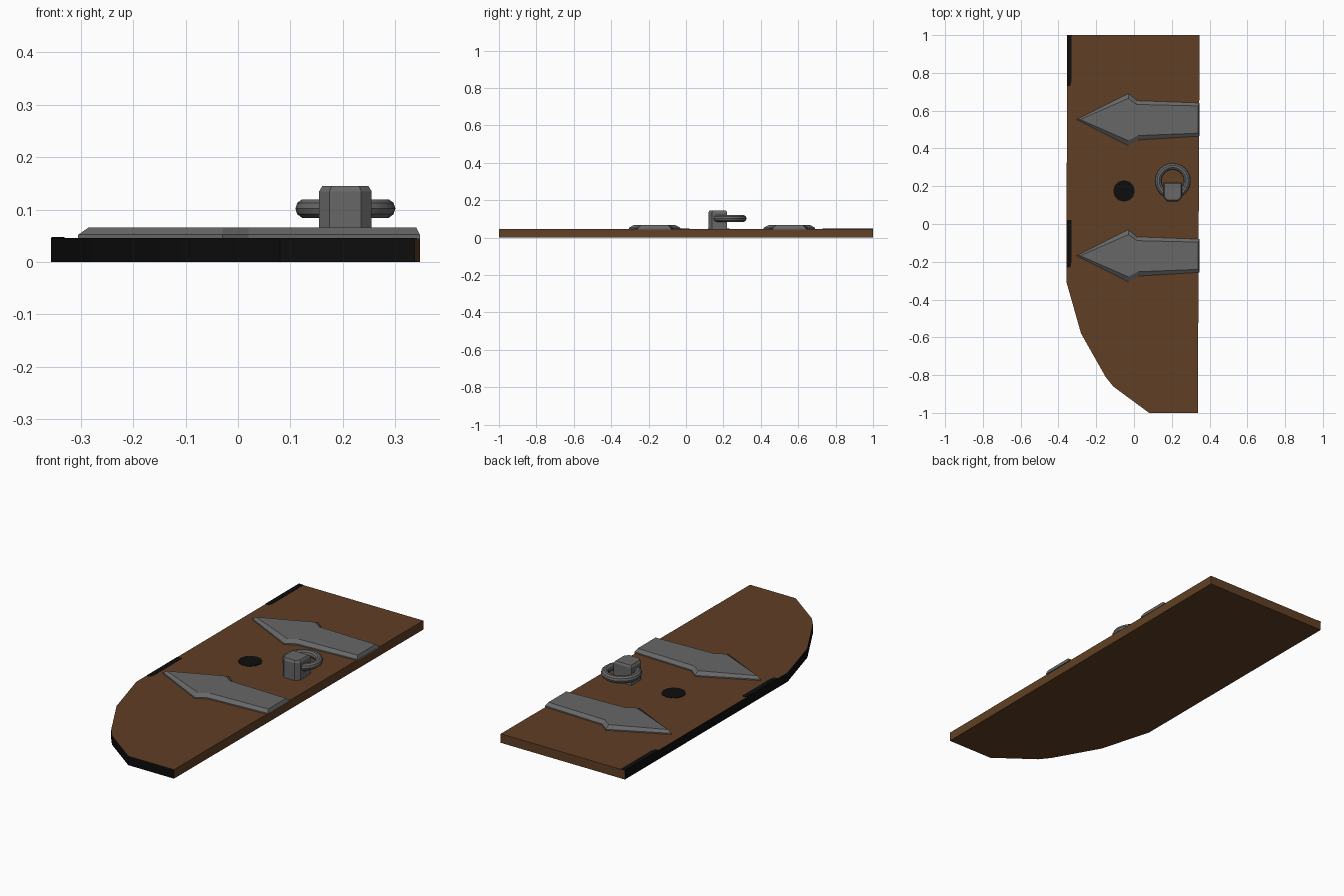
import bpy, bmesh, math
from mathutils import Matrix

if "Cube" in bpy.data.objects:
    bpy.data.objects.remove(bpy.data.objects["Cube"])


def material(name, rgb):
    m = bpy.data.materials.new(name)
    m.diffuse_color = (*rgb, 1)
    m.use_nodes = True
    m.node_tree.nodes["Principled BSDF"].inputs["Base Color"].default_value = m.diffuse_color
    return m


WOOD = material("brown_wood", (0.118, 0.050, 0.018))
IRON = material("grey_iron", (0.135, 0.135, 0.135))
BLACK = material("black", (0.004, 0.004, 0.004))


def finish(name, bm, *mats):
    bmesh.ops.recalc_face_normals(bm, faces=bm.faces)
    me = bpy.data.meshes.new(name)
    bm.to_mesh(me)
    bm.free()
    for m in mats:
        me.materials.append(m)
    ob = bpy.data.objects.new(name, me)
    bpy.context.collection.objects.link(ob)
    return ob


def loft(name, rings, *mats):
    """Solid through a list of matching (points, z) outlines."""
    bm = bmesh.new()
    loops = [[bm.verts.new((x, y, z)) for x, y in pts] for pts, z in rings]
    n = len(loops[0])
    bm.faces.new(loops[0])
    bm.faces.new(loops[-1])
    for a, b in zip(loops, loops[1:]):
        for i in range(n):
            j = (i + 1) % n
            bm.faces.new((a[i], a[j], b[j], b[i]))
    return finish(name, bm, *mats)


# Door panel lying flat, one end cut to a half arch
outline = [(0.347, 1), (-0.355, 1), (-0.357, -0.31), (-0.28, -0.58), (-0.15, -0.81),
           (-0.11, -0.86), (0.08, -1), (0.338, -1)]
panel = loft("door_panel", [(outline, 0), (outline, 0.046)], WOOD, BLACK)
for p in panel.data.polygons:  # painted edges on the arch and latch side
    p.material_index = int(p.normal.x < -0.3 or p.normal.y < -0.3)

# Pointed strap hinges with bevelled edges
outer = [(-0.305, 0), (-0.03, 0.138), (0.015, 0.1), (0.347, 0.088),
         (0.347, -0.088), (0.02, -0.108), (-0.03, -0.138)]
inner = [(-0.285, 0), (-0.03, 0.112), (0.015, 0.08), (0.340, 0.072),
         (0.340, -0.072), (0.02, -0.085), (-0.03, -0.112)]
for side, cy in (("upper", 0.553), ("lower", -0.168)):
    low = [(x, y + cy) for x, y in outer]
    top = [(x, y + cy) for x, y in inner]
    loft(side + "_hinge", [(low, 0.044), (low, 0.052), (top, 0.066)], IRON)


# Staple holding the ring, rounded at the front
def staple_ring(s):
    pts = [(0.05, 0.05), (-0.05, 0.05), (-0.05, -0.03), (-0.03, -0.05),
           (0.03, -0.05), (0.05, -0.03)]
    return [(0.205 + x * s, 0.17 + y * s) for x, y in pts]


loft("ring_staple", [(staple_ring(1), 0.044), (staple_ring(1), 0.135),
                     (staple_ring(0.88), 0.145)], IRON)

# Pull ring
bpy.ops.mesh.primitive_torus_add(location=(0.205, 0.228, 0.102), major_radius=0.077,
                                 minor_radius=0.0185, major_segments=24, minor_segments=10)
ring = bpy.context.object
ring.name = "pull_ring"
ring.data.materials.append(IRON)
bpy.ops.object.shade_smooth_by_angle()

# Keyhole, a thin painted disc
bm = bmesh.new()
bmesh.ops.create_cone(bm, cap_ends=True, segments=12, radius1=0.057, radius2=0.057, depth=0.004,
                      matrix=Matrix.Translation((-0.053, 0.175, 0.046)))
finish("keyhole", bm, BLACK)

# Dark patches wrapping over the latch edge
for i, (y0, y1) in enumerate(((0.73, 1.0), (-0.23, 0.02))):
    pts = [(-0.356, y0), (-0.337, y0), (-0.331, y0 + 0.03), (-0.331, y1), (-0.356, y1)]
    loft(f"edge_patch_{i + 1}", [(pts, 0.042), (pts, 0.0475)], BLACK)
